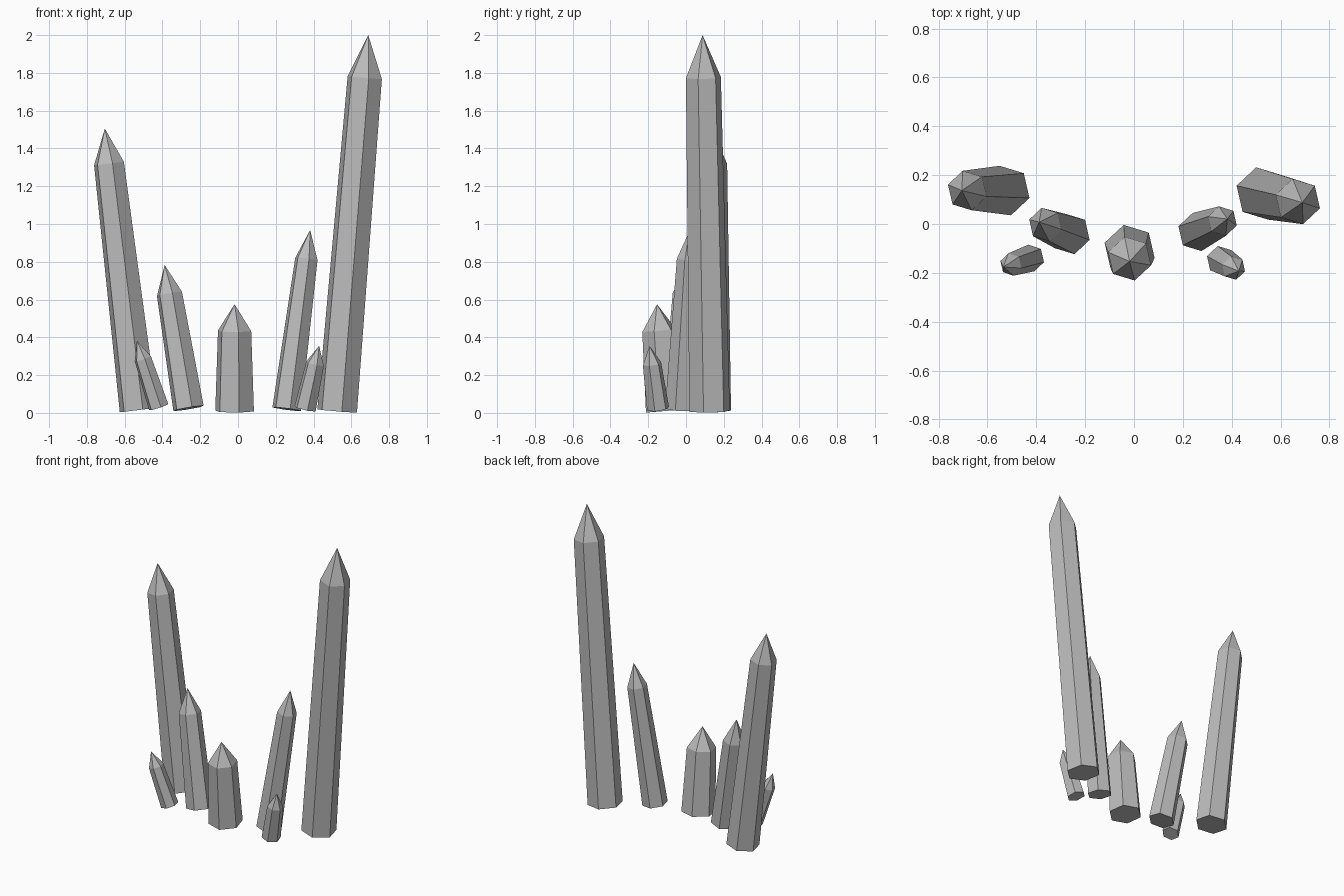
import bpy
import bmesh
import math
from mathutils import Vector

if "Cube" in bpy.data.objects:
    bpy.data.objects.remove(bpy.data.objects["Cube"])

stone = bpy.data.materials.new("crystal_grey")
stone.diffuse_color = (0.5, 0.5, 0.5, 1.0)
stone.use_nodes = True
stone.node_tree.nodes["Principled BSDF"].inputs["Base Color"].default_value = stone.diffuse_color

SIDES = 6
TWIST = math.radians(43)


def crystal(name, base, shoulder, tip_z, r_base, r_shoulder):
    """Tapered hexagonal prism leaning along its axis, with a pointed cap."""
    base, shoulder = Vector(base), Vector(shoulder)
    axis = (shoulder - base).normalized()
    tip = base + axis * ((tip_z - base.z) / axis.z)
    turn = Vector((0, 0, 1)).rotation_difference(axis)

    bm = bmesh.new()

    def ring(center, radius):
        verts = []
        for i in range(SIDES):
            a = TWIST + math.tau * i / SIDES
            spoke = Vector((math.cos(a), math.sin(a), 0)) * radius
            verts.append(bm.verts.new(center + turn @ spoke))
        return verts

    low, high = ring(base, r_base), ring(shoulder, r_shoulder)
    point = bm.verts.new(tip)
    bm.faces.new(low[::-1])
    for i in range(SIDES):
        j = (i + 1) % SIDES
        bm.faces.new((low[i], low[j], high[j], high[i]))
        bm.faces.new((high[i], high[j], point))

    mesh = bpy.data.meshes.new(name)
    bm.to_mesh(mesh)
    bm.free()
    mesh.materials.append(stone)
    obj = bpy.data.objects.new(name, mesh)
    bpy.context.collection.objects.link(obj)


# Tall outer crystals
crystal("tall_right_crystal", (0.525, 0.125, 0.01), (0.671, 0.092, 1.775), 2.0, 0.11, 0.095)
crystal("tall_left_crystal", (-0.527, 0.137, 0.015), (-0.683, 0.137, 1.32), 1.505, 0.104, 0.083)

# Medium crystals
crystal("medium_left_crystal", (-0.262, -0.041, 0.024), (-0.363, -0.002, 0.63), 0.783, 0.085, 0.07)
crystal("medium_right_crystal", (0.258, -0.033, 0.02), (0.362, 0.012, 0.815), 0.968, 0.08, 0.062)

# Short centre crystal
crystal("centre_crystal", (-0.018, -0.108, 0.01), (-0.018, -0.142, 0.435), 0.575, 0.107, 0.092)

# Small front crystals
crystal("small_right_crystal", (0.355, -0.148, 0.022), (0.408, -0.18, 0.26), 0.355, 0.06, 0.05)
crystal("small_left_crystal", (-0.42, -0.139, 0.031), (-0.504, -0.166, 0.287), 0.382, 0.056, 0.047)
